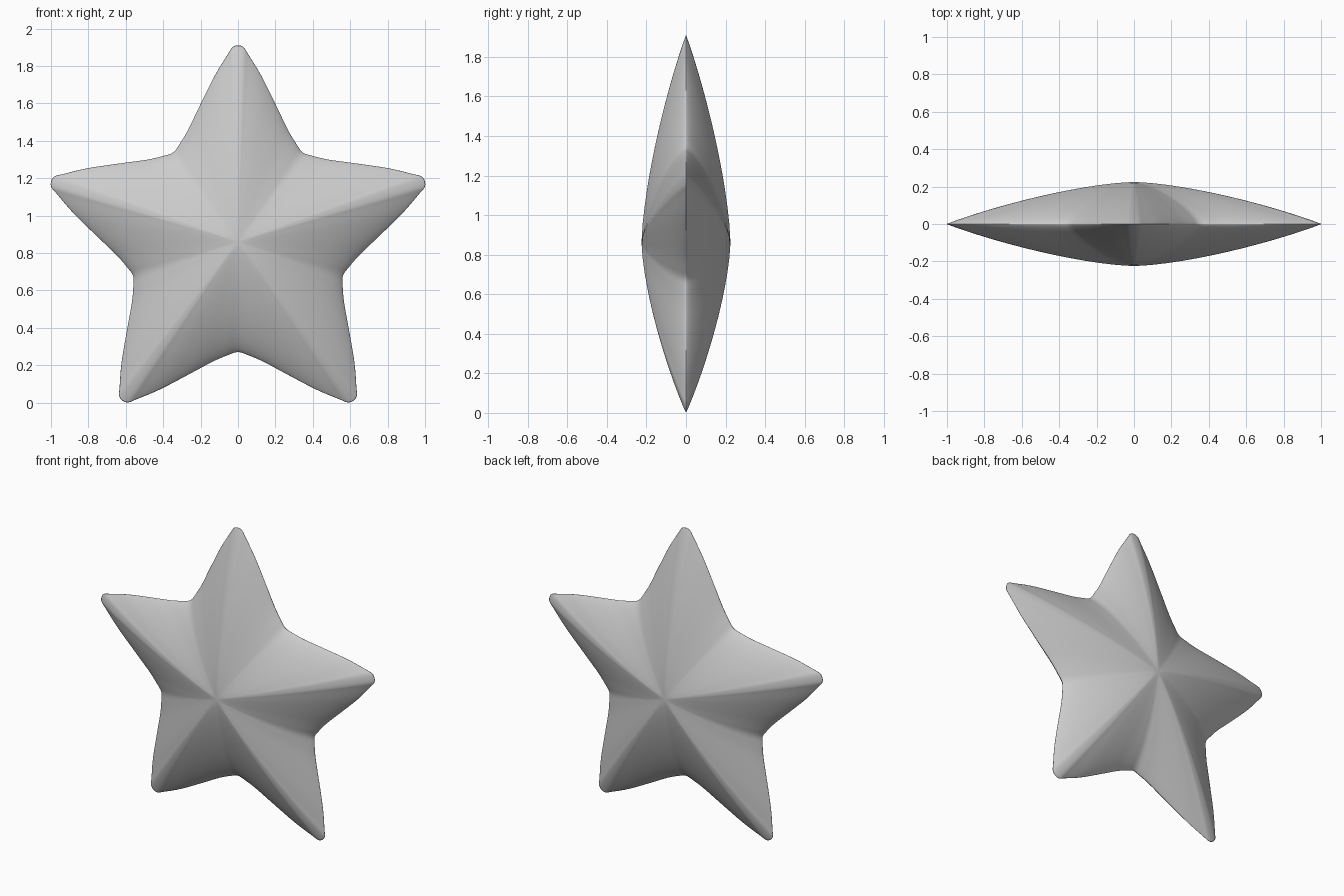
import bpy, bmesh, math
from mathutils import Vector

if "Cube" in bpy.data.objects:
    bpy.data.objects.remove(bpy.data.objects["Cube"])

CENTER_Z, DEPTH, TIP_R, NOTCH_R = 0.86, 0.225, 1.05, 0.59
RINGS, STEPS = 18, 4

# Half of one arm's outline: (along arm, across arm), tip to notch
HALF = [(1.05, 0), (1.04, 0.03), (1.0, 0.056), (0.885, 0.126), (0.72, 0.208),
        (0.6, 0.266), (0.523, 0.312), (0.477, 0.347)]


def outline():
    """Closed smooth star outline around the origin."""
    arm = [(u, -v) for u, v in HALF[:0:-1]] + HALF[:-1]
    ctrl = []
    for k in range(5):
        a = math.radians(90 + 72 * k)
        c, s = math.cos(a), math.sin(a)
        ctrl += [Vector((u * c - v * s, u * s + v * c)) for u, v in arm]
    pts, n = [], len(ctrl)
    for i in range(n):
        p0, p1, p2, p3 = (ctrl[(i + j) % n] for j in (-1, 0, 1, 2))
        for j in range(STEPS):
            t = j / STEPS
            pts.append(0.5 * (2 * p1 + (p2 - p0) * t
                              + (2 * p0 - 5 * p1 + 4 * p2 - p3) * t * t
                              + (3 * p1 - p0 - 3 * p2 + p3) * t ** 3))
    return pts


def height(s, r):
    """Half thickness: slim along the arms, rounder towards the notches."""
    w = min(1, max(0, (r - NOTCH_R) / (TIP_R - NOTCH_R)))
    a = 1.4 + 0.1 * w
    b = 0.75 + 0.2 * w
    return DEPTH * max(0, 1 - s ** a) ** b


bm = bmesh.new()
rim_pts = outline()
n = len(rim_pts)
rim = [bm.verts.new((p.x, 0, p.y + CENTER_Z)) for p in rim_pts]

# Front and back domes share the rim
for side in (-1, 1):
    outer = rim
    for k in range(1, RINGS):
        s = math.cos(0.5 * math.pi * k / RINGS)
        ring = [bm.verts.new((p.x * s, side * height(s, p.length), p.y * s + CENTER_Z))
                for p in rim_pts]
        for i in range(n):
            j = (i + 1) % n
            bm.faces.new((outer[i], outer[j], ring[j], ring[i]))
        outer = ring
    pole = bm.verts.new((0, side * DEPTH, CENTER_Z))
    for i in range(n):
        bm.faces.new((outer[i], outer[(i + 1) % n], pole))

bmesh.ops.recalc_face_normals(bm, faces=bm.faces)
for f in bm.faces:
    f.smooth = True
mesh = bpy.data.meshes.new("star")
bm.to_mesh(mesh)
bm.free()
bpy.context.collection.objects.link(bpy.data.objects.new("star", mesh))
